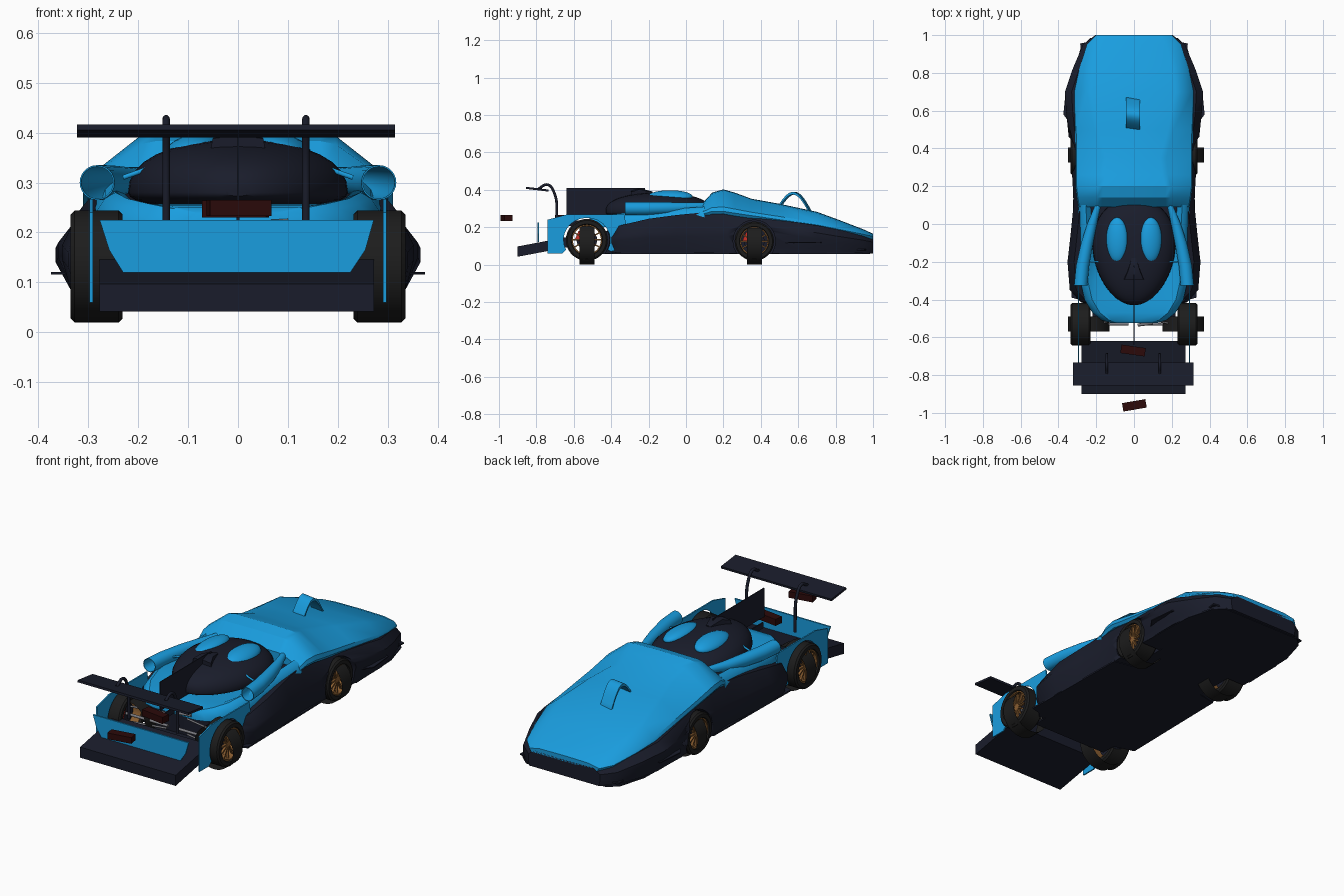
import bpy, bmesh, math
from mathutils import Matrix

if "Cube" in bpy.data.objects:
    bpy.data.objects.remove(bpy.data.objects["Cube"])


def mat(name, c):
    m = bpy.data.materials.new(name)
    m.diffuse_color = (*c, 1)
    m.use_nodes = True
    m.node_tree.nodes["Principled BSDF"].inputs["Base Color"].default_value = m.diffuse_color
    return m


BLUE = mat("blue", (0.010, 0.34, 0.74))
DARK = mat("dark", (0.010, 0.012, 0.024))
RUBBER = mat("rubber", (0.012, 0.012, 0.012))
BRONZE = mat("bronze", (0.25, 0.11, 0.03))
RED = mat("red", (0.6, 0.03, 0.02))
LAMP = mat("lamp", (0.025, 0.003, 0.003))
STEEL = mat("steel", (0.2, 0.2, 0.22))


def finish(name, bm, m, smooth=None):
    bmesh.ops.recalc_face_normals(bm, faces=bm.faces)
    me = bpy.data.meshes.new(name)
    bm.to_mesh(me)
    bm.free()
    ob = bpy.data.objects.new(name, me)
    bpy.context.collection.objects.link(ob)
    me.materials.append(m)
    if smooth:
        bpy.ops.object.select_all(action='DESELECT')
        ob.select_set(True)
        bpy.context.view_layer.objects.active = ob
        bpy.ops.object.shade_smooth_by_angle(angle=math.radians(smooth))
    return ob


def skin(name, rings, m, caps=True, smooth=35, closed=False):
    """Bridge successive rings of points."""
    bm = bmesh.new()
    vs = [[bm.verts.new(p) for p in r] for r in rings]
    n = len(vs[0])
    pairs = list(zip(vs, vs[1:])) + ([(vs[-1], vs[0])] if closed else [])
    for a, b in pairs:
        for i in range(n):
            j = (i + 1) % n
            bm.faces.new((a[i], a[j], b[j], b[i]))
    if caps:
        bm.faces.new(vs[0])
        bm.faces.new(vs[-1])
    return finish(name, bm, m, smooth)


def section(y, half):
    """Symmetric ring from half-profile running bottom centre to top centre."""
    return [(x, y, z) for x, z in half] + [(-x, y, z) for x, z in half[-2:0:-1]]


def prism(name, pts, axis, a, b, m):
    def put(u, v, w):
        return (w, u, v) if axis == 'x' else (u, w, v) if axis == 'y' else (u, v, w)
    return skin(name, [[put(u, v, w) for u, v in pts] for w in (a, b)], m, smooth=None)


def box(name, c, s, m, rot=(0, 0, 0)):
    bm = bmesh.new()
    bmesh.ops.create_cube(bm, size=1, matrix=Matrix.Diagonal((*s, 1)))
    ob = finish(name, bm, m)
    ob.location, ob.rotation_euler = c, rot
    return ob


def lathe(name, prof, c, m, seg=36, axis='x', closed=True, caps=False):
    """Revolve (offset, radius) points about the x or y axis."""
    rings = []
    for w, r in prof:
        rings.append([(c[0] + (w if axis == 'x' else r * math.cos(t)),
                       c[1] + (r * math.cos(t) if axis == 'x' else w),
                       c[2] + r * math.sin(t))
                      for t in (2 * math.pi * i / seg for i in range(seg))])
    return skin(name, rings, m, caps, 35, closed)


def tube(name, pts, r, m):
    cu = bpy.data.curves.new(name, 'CURVE')
    cu.dimensions, cu.bevel_depth, cu.bevel_resolution, cu.use_fill_caps = '3D', r, 3, True
    sp = cu.splines.new('BEZIER')
    sp.bezier_points.add(len(pts) - 1)
    for b, p in zip(sp.bezier_points, pts):
        b.co, b.handle_left_type, b.handle_right_type = p, 'AUTO', 'AUTO'
    ob = bpy.data.objects.new(name, cu)
    bpy.context.collection.objects.link(ob)
    cu.materials.append(m)


AXLES = {"rear": (-0.53, 0.132, 0.112), "front": (0.365, 0.125, 0.105)}

# Dark lower body: y, floor half width, bulge half width, bulge z, top z
low = [(1.0, .20, .205, .11, .146), (.95, .265, .27, .12, .158), (.82, .31, .325, .14, .185),
       (.70, .33, .365, .16, .21), (.60, .33, .36, .17, .225), (.36, .325, .335, .18, .25),
       (.22, .315, .325, .175, .27), (.10, .31, .32, .17, .28), (-.05, .32, .335, .17, .265),
       (-.2, .33, .352, .165, .245), (-.35, .32, .34, .15, .21), (-.45, .24, .25, .12, .17)]
lower = skin("lower_body", [section(y, [(0, .06), (b, .06), (b + .005, .085), (w, m - .02), (w, m + .01),
                                        (w - .035, t), (0, t - .003)]) for y, b, w, m, t in low], DARK)
for y, z, r in AXLES.values():
    for s in (-1, 1):
        cut = lathe("arch_cutter", [(-.13, r + .008), (.13, r + .008)], (s * .35, y, z), DARK,
                    closed=False, caps=True)
        mod = lower.modifiers.new("arch", 'BOOLEAN')
        mod.operation, mod.object, mod.solver = 'DIFFERENCE', cut, 'EXACT'
        bpy.context.view_layer.objects.active = lower
        bpy.ops.object.modifier_apply(modifier="arch")
        bpy.data.objects.remove(cut)

# Flat floor, narrowed between the wheels
half = [(.23, .985), (.28, .94), (.32, .8), (.33, .5), (.22, .48), (.22, .25), (.32, .23),
        (.33, -.39), (.22, -.42), (.22, -.5)]
prism("floor", half + [(-x, y) for x, y in half[::-1]], 'z', .057, .065, DARK)

# Blue nose shell: y, plateau half width, top z, side half width, side z
nose = [(1.0, .17, .165, .20, .15), (.95, .20, .188, .25, .162), (.82, .235, .238, .29, .188),
        (.70, .25, .282, .316, .212), (.50, .21, .325, .312, .24), (.35, .17, .352, .31, .262),
        (.26, .18, .385, .31, .275), (.2, .195, .402, .31, .285), (.14, .195, .385, .303, .285),
        (.09, .20, .33, .295, .27)]
skin("nose_shell", [section(y, [(0, lo - .015), (w - .01, lo - .015), (w, lo), (w - .006, lo + (t - lo) * .2),
                                (p, t - .008), (p - .03, t - .002), (0, t)]) for y, p, t, w, lo in nose],
     BLUE, smooth=28)

# Blue rear deck, dished for the canopy
deck = [(.1, .295, .31, .25), (-.1, .285, .295, .25), (-.3, .285, .28, .255), (-.4, .262, .268, .257),
        (-.47, .22, .258, .255), (-.51, .17, .248, .25), (-.525, .12, .24, .24)]
skin("rear_deck", [section(y, [(0, .2), (w, .2), (w, t - .04), (w - .02, t - .01), (w - .04, t), (w * .7, c), (0, c)])
                   for y, w, t, c in deck], BLUE)

# Egg-shaped canopy and its two blue domes
rings = []
for i in range(1, 24):
    t = math.pi * i / 24
    y, q = -.145 + .285 * math.cos(t), math.sin(t)
    w = .218 * q * (1 + .14 * math.cos(t))
    rings.append([(w * math.copysign(abs(math.cos(a)) ** .85, math.cos(a)), y,
                   .28 + q ** .8 * (.105 if math.sin(a) > 0 else .035) * math.copysign(abs(math.sin(a)) ** .9, math.sin(a)))
                  for a in (2 * math.pi * k / 32 for k in range(32))])
skin("canopy", rings, DARK)
for s in (-1, 1):
    bm = bmesh.new()
    bmesh.ops.create_uvsphere(bm, u_segments=28, v_segments=16, radius=1)
    bmesh.ops.scale(bm, vec=(.058, .12, .032), verts=bm.verts)
    ob = finish("canopy_dome", bm, BLUE, 40)
    ob.location, ob.rotation_euler = (s * .09, -.085, .364), (0, s * .2, 0)

# Roof intake and spine fin
skin("roof_intake", [section(y, [(0, .33), (w, .33), (w * .85, t), (0, t + .006)])
                     for y, w, t in [(-.18, .014, .385), (-.25, .038, .402), (-.295, .06, .388)]], DARK)
box("spine_fin", (0, -.43, .335), (.004, .42, .15), DARK)

# Hood loop strap
arc = [(.50 + .165 * i / 16, .318 - .03 * i / 16 + .085 * math.sin(math.pi * i / 16)) for i in range(17)]
skin("hood_loop", [[(-.042, y + .006, z), (.032, y - .006, z), (.032, y - .006, z - .014), (-.042, y + .006, z - .014)]
                   for y, z in arc], BLUE)

for s in (-1, 1):
    # Side duct: open tapered tube with wall thickness
    path = [(-.325, .282, .30, .035), (-.22, .272, .30, .035), (-.1, .248, .302, .032),
            (0, .222, .305, .026), (.1, .19, .315, .016)]
    prof = path + [(y, x, z, r - .003) for y, x, z, r in path[::-1]]
    skin("side_duct", [[(s * x + r * math.cos(a), y, z + r * math.sin(a))
                        for a in (2 * math.pi * k / 24 for k in range(24))] for y, x, z, r in prof],
         BLUE, caps=False, closed=True)

    # Rear fender plate with wheel arch
    arch = [(-.53 + .125 * math.cos(t), .132 + .118 * math.sin(t))
            for t in (math.pi * (-.15 + 1.3 * i / 16) for i in range(17))]
    prism("rear_fender", [(-.66, .06), (-.74, .06), (-.74, .24), (-.64, .267), (-.33, .267), (-.30, .1),
                          (-.40, .07)] + arch, 'x', s * .290, s * .297, BLUE)

    # Wing strut, canopy stay and aero plates
    x = s * .14 - .004
    tube("wing_strut", [(x, -.69, .2), (x, -.69, .26), (x, -.705, .385), (x, -.74, .427), (x, -.79, .405)],
         .0075, DARK)
    tube("mirror_stay", [(s * .16, -.2, .335), (s * .23, -.2, .31)], .005, BLUE)
    prism("side_blade", [(s * .31, .74), (s * .36, .72), (s * .374, .58), (s * .33, .52)],
          'z', .116, .121, DARK)
    prism("nose_blade", [(s * .2, .975), (s * .285, .955), (s * .275, .85), (s * .24, .85)],
          'z', .075, .082, DARK)

    for end, (y, z, r) in AXLES.items():
        c = (s * .283, y, z)
        k = r / .112
        # Tyre, rim barrel, spokes, hub
        lathe(end + "_tyre", [(-.052, .085 * k), (-.052, .104 * k), (-.044, r), (.044, r), (.052, .104 * k),
                              (.052, .085 * k), (.042, .08 * k), (-.042, .08 * k)], c, RUBBER)
        lathe(end + "_rim", [(-.045, .082 * k), (.045, .082 * k), (.045, .075 * k), (-.045, .075 * k)], c, BRONZE)
        lathe(end + "_hub", [(-.01, .016), (.01, .014)], (s * .308, y, z), BRONZE, 16, closed=False, caps=True)
        for i in range(12):
            a = 2 * math.pi * i / 12
            box(end + "_spoke", (s * .312, y + .045 * k * math.cos(a), z + .045 * k * math.sin(a)),
                (.012, .066 * k, .007), BRONZE, (a, 0, 0))
        # Brake disc, caliper
        lathe(end + "_brake_disc", [(-.004, .055), (.004, .055)], (s * .275, y, z), DARK, 28, closed=False, caps=True)
        box(end + "_caliper", (s * .275, y - .04, z + .02), (.03, .03, .05), RED, (-.4, 0, 0))
        # Open transverse tread band around each wheel position
        lathe(end + "_tread_band", [(-.04, .11), (.04, .11)], (s * .25 + .01, y, .11), RUBBER, 36, 'y', closed=False)

    # Suspension arms in the rear bay
    for z in (.1, .18):
        tube("wishbone", [(s * .06, -.50, z), (s * .25, -.54, z)], .005, STEEL)
    tube("rear_half_axle", [(s * .03, -.53, .132), (s * .28, -.53, .132)], .007, STEEL)
tube("rear_spring", [(.02, -.535, .215), (.10, -.525, .22)], .008, STEEL)
box("tail_beam", (0, -.56, .22), (.006, .14, .03), DARK)

# Tail diffuser, blue tail panel, wing and lamps
prism("diffuser", [(-.90, .042), (-.62, .095), (-.62, .15), (-.90, .097)], 'x', -.277, .272, DARK)
prism("tail_panel", [(-.277, .225), (.272, .225), (.255, .165), (.225, .12), (-.23, .12), (-.258, .165)],
      'y', -.795, -.787, BLUE)
box("rear_wing", (-.004, -.795, .403), (.636, .122, .011), DARK, (-.12, 0, 0))
box("tail_lamp", (-.005, -.67, .247), (.13, .045, .034), LAMP, (0, 0, -.14))
box("rain_lamp", (.002, -.96, .249), (.125, .045, .032), LAMP, (0, 0, .17))
